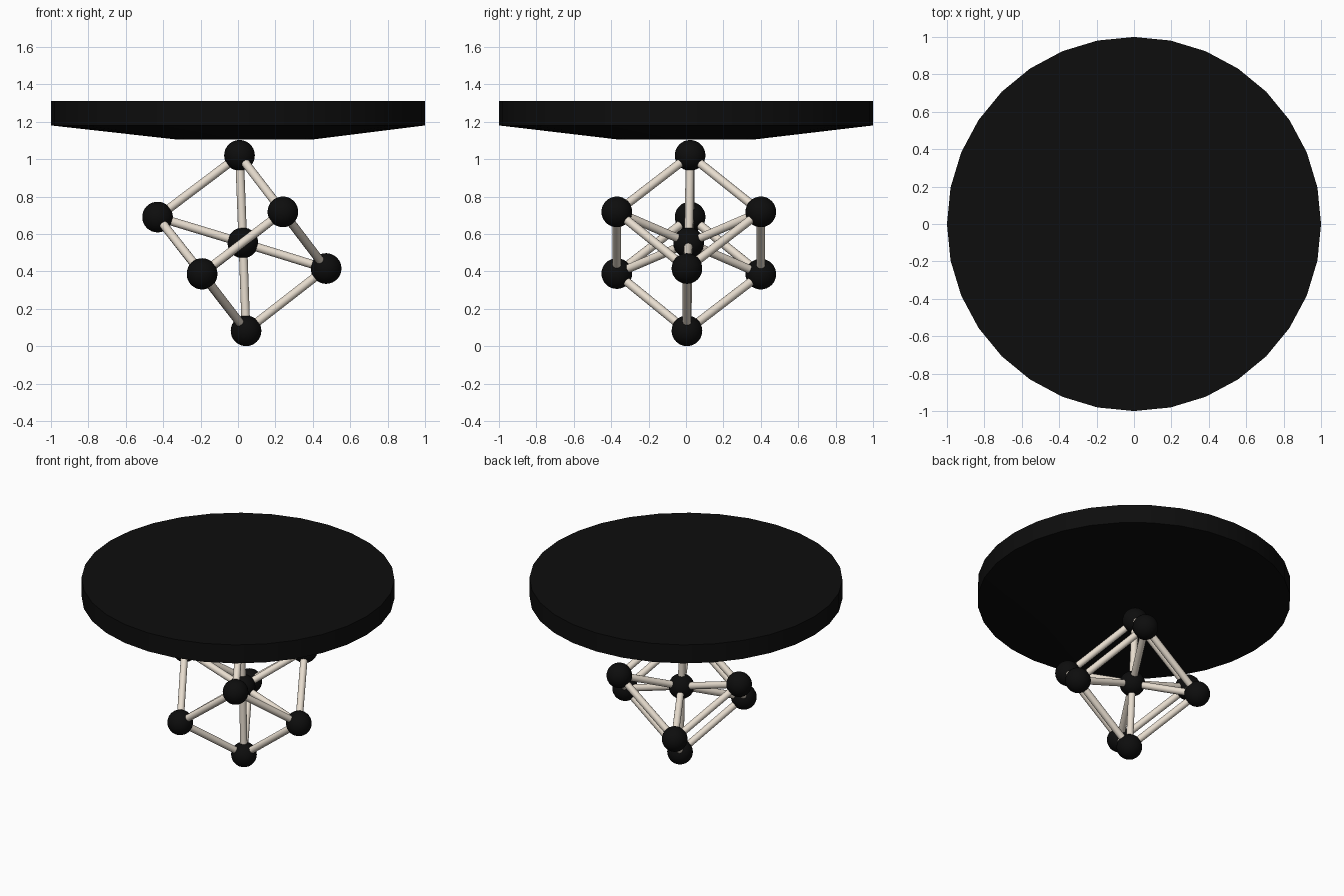
import bpy, bmesh, math
from mathutils import Vector

if "Cube" in bpy.data.objects:
    bpy.data.objects.remove(bpy.data.objects["Cube"])


def material(name, color):
    m = bpy.data.materials.new(name)
    m.diffuse_color = color
    m.use_nodes = True
    m.node_tree.nodes["Principled BSDF"].inputs["Base Color"].default_value = m.diffuse_color
    return m


BLACK = material("black", (0.004, 0.004, 0.004, 1))
CREAM = material("cream", (0.80, 0.72, 0.62, 1))


def finish(obj, name, mat):
    obj.name = name
    obj.data.materials.append(mat)
    bpy.ops.object.shade_smooth_by_angle(angle=math.radians(35))


def ball(name, center, radius=0.082):
    bpy.ops.mesh.primitive_uv_sphere_add(segments=32, ring_count=16, radius=radius, location=center)
    finish(bpy.context.object, name, BLACK)


def rod(name, a, b, radius=0.023):
    a, b = Vector(a), Vector(b)
    bpy.ops.mesh.primitive_cylinder_add(vertices=16, radius=radius, depth=(b - a).length,
                                        location=(a + b) / 2)
    obj = bpy.context.object
    obj.rotation_euler = (b - a).to_track_quat('Z', 'Y').to_euler()
    finish(obj, name, CREAM)


# Corners of a cube balanced on one tip, plus its middle
nodes = {
    "top": (0.008, 0.022, 1.02),
    "left": (-0.43, 0.022, 0.69),
    "upper_front": (0.24, -0.37, 0.718),
    "upper_back": (0.24, 0.40, 0.718),
    "lower_front": (-0.192, -0.37, 0.388),
    "lower_back": (-0.192, 0.40, 0.385),
    "right": (0.471, 0.005, 0.415),
    "bottom": (0.043, 0.005, 0.082),
    "center": (0.026, 0.014, 0.552),
}
for key, pos in nodes.items():
    ball(key + "_ball", pos)

# Cube edges
edges = [("top", "left"), ("right", "bottom")]
for side in ("front", "back"):
    up, low = "upper_" + side, "lower_" + side
    edges += [("top", up), ("left", low), (up, low), (up, "right"), (low, "bottom")]
# Spokes from the middle to every corner
edges += [("center", key) for key in nodes if key != "center"]
for a, b in edges:
    rod(f"{a}_to_{b}_rod", nodes[a], nodes[b])

# Round table top with a tapered underside, its flat slightly off centre
N = 32
bm = bmesh.new()
rings = []
for cx, radius, z in ((0.035, 0.365, 1.105), (0, 1.0, 1.18), (0, 1.0, 1.31)):
    rings.append([bm.verts.new((cx + radius * math.cos(2 * math.pi * i / N),
                                radius * math.sin(2 * math.pi * i / N), z)) for i in range(N)])
for lo, hi in zip(rings, rings[1:]):
    for i in range(N):
        j = (i + 1) % N
        bm.faces.new((lo[i], lo[j], hi[j], hi[i]))
bm.faces.new(rings[0][::-1])
bm.faces.new(rings[-1])
mesh = bpy.data.meshes.new("table_top")
bm.to_mesh(mesh)
bm.free()
table = bpy.data.objects.new("table_top", mesh)
bpy.context.collection.objects.link(table)
bpy.ops.object.select_all(action='DESELECT')
table.select_set(True)
bpy.context.view_layer.objects.active = table
finish(table, "table_top", BLACK)
